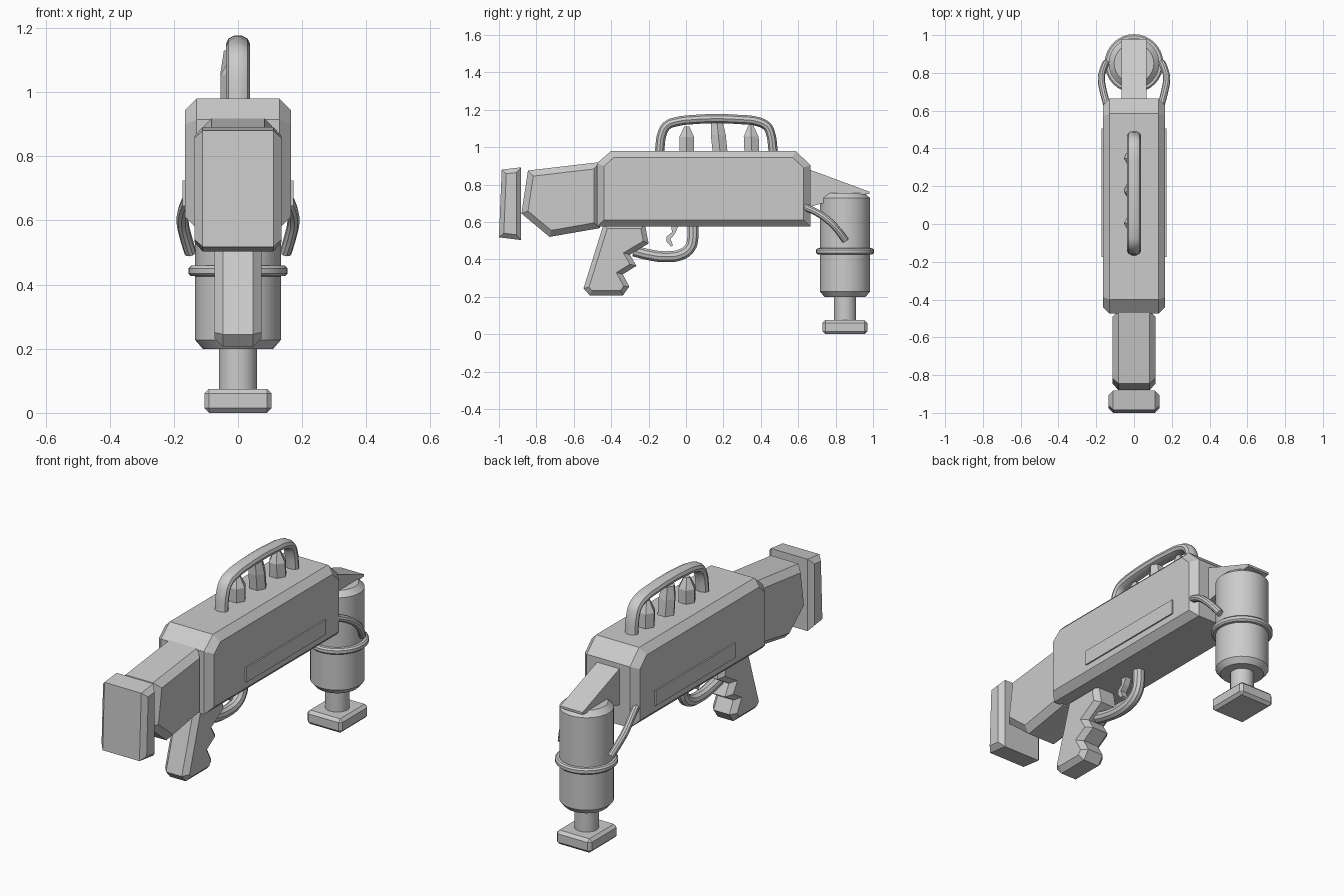
import bpy, bmesh, math
from mathutils import Matrix

if "Cube" in bpy.data.objects:
    bpy.data.objects.remove(bpy.data.objects["Cube"])

grey = bpy.data.materials.new("mid_grey")
grey.diffuse_color = (0.6, 0.6, 0.6, 1)
grey.use_nodes = True
grey.node_tree.nodes["Principled BSDF"].inputs["Base Color"].default_value = grey.diffuse_color


def add_mesh(name, me, smooth=False):
    me.materials.clear()
    me.materials.append(grey)
    ob = bpy.data.objects.new(name, me)
    bpy.context.collection.objects.link(ob)
    if smooth:
        me.shade_smooth()
        me.set_sharp_from_angle(angle=math.radians(32))
    return ob


def from_bmesh(name, bm, smooth=False):
    bmesh.ops.recalc_face_normals(bm, faces=bm.faces)
    me = bpy.data.meshes.new(name)
    bm.to_mesh(me)
    bm.free()
    return add_mesh(name, me, smooth)


def prism(name, profile, half, bevel=0.0, x=0.0):
    """Extrude a (y, z) profile across x and chamfer the two side rims."""
    bm = bmesh.new()
    f = bm.faces.new([bm.verts.new((x - half, y, z)) for y, z in profile])
    ext = bmesh.ops.extrude_face_region(bm, geom=[f], use_keep_orig=True)["geom"]
    bmesh.ops.translate(bm, vec=(2 * half, 0, 0),
                        verts=[v for v in ext if isinstance(v, bmesh.types.BMVert)])
    bmesh.ops.recalc_face_normals(bm, faces=bm.faces)
    if bevel:
        rims = [e for e in bm.edges if abs(e.verts[0].co.x - e.verts[1].co.x) < 1e-5]
        bmesh.ops.bevel(bm, geom=rims, offset=bevel, offset_type='OFFSET',
                        segments=1, profile=0.5, affect='EDGES', clamp_overlap=False)
    return from_bmesh(name, bm)


def lathe(name, profile, y, sides=32):
    """Spin an (r, z) profile around a vertical axis at the given y."""
    bm = bmesh.new()
    vs = [bm.verts.new((r, 0, z)) for r, z in profile]
    es = [bm.edges.new(p) for p in zip(vs, vs[1:])]
    bmesh.ops.spin(bm, geom=vs + es, cent=(0, 0, 0), axis=(0, 0, 1),
                   angle=2 * math.pi, steps=sides)
    bmesh.ops.remove_doubles(bm, verts=bm.verts, dist=1e-4)
    bmesh.ops.translate(bm, vec=(0, y, 0), verts=bm.verts)
    return from_bmesh(name, bm, True)


def tube(name, points, radius, x_scale=1.0):
    """Round tube along a smooth path, optionally widened in x."""
    cu = bpy.data.curves.new(name + "_path", 'CURVE')
    cu.dimensions = '3D'
    cu.bevel_depth, cu.bevel_resolution = radius, 3
    cu.resolution_u, cu.use_fill_caps = 4, True
    sp = cu.splines.new('BEZIER')
    sp.bezier_points.add(len(points) - 1)
    for bp, co in zip(sp.bezier_points, points):
        bp.co = co
        bp.handle_left_type = bp.handle_right_type = 'AUTO'
    tmp = bpy.data.objects.new(name + "_tmp", cu)
    bpy.context.collection.objects.link(tmp)
    bpy.context.view_layer.update()
    dg = bpy.context.evaluated_depsgraph_get()
    me = bpy.data.meshes.new_from_object(tmp.evaluated_get(dg))
    bpy.data.objects.remove(tmp)
    me.transform(Matrix.Diagonal((x_scale, 1, 1, 1)))
    return add_mesh(name, me, True)


# Main housing
prism("body", [(-0.475, 0.575), (0.665, 0.575), (0.665, 0.905), (0.585, 0.98),
               (-0.40, 0.98), (-0.475, 0.915)], 0.165, 0.036)

# Shoulder stock and butt plate
prism("stock", [(-0.46, 0.92), (-0.845, 0.875), (-0.88, 0.645), (-0.73, 0.52),
                (-0.46, 0.567)], 0.115, 0.033)
prism("butt_plate", [(-0.985, 0.88), (-0.882, 0.892), (-0.882, 0.503),
                     (-1.0, 0.518)], 0.135, 0.025)

# Pistol grip with finger notches
prism("grip", [(-0.44, 0.59), (-0.548, 0.245), (-0.515, 0.207), (-0.337, 0.207),
               (-0.303, 0.255), (-0.338, 0.32), (-0.265, 0.365), (-0.30, 0.425),
               (-0.20, 0.485), (-0.22, 0.59)], 0.073, 0.026)

# Trigger and its guard
prism("trigger", [(-0.08, 0.59), (-0.075, 0.545), (-0.105, 0.52), (-0.105, 0.495),
                  (-0.08, 0.468), (-0.07, 0.475), (-0.083, 0.51), (-0.06, 0.535),
                  (-0.035, 0.59)], 0.018)
tube("trigger_guard", [(0, y, z) for y, z in [
    (-0.28, 0.445), (-0.2, 0.425), (-0.11, 0.414), (-0.02, 0.428),
    (0.022, 0.463), (0.036, 0.51), (0.036, 0.6)]], 0.031)

# Carrying handle
tube("carry_handle", [(0, y, z) for y, z in [
    (-0.142, 0.97), (-0.125, 1.08), (-0.10, 1.117), (-0.05, 1.136), (0.05, 1.148),
    (0.16, 1.152), (0.28, 1.148), (0.385, 1.136), (0.432, 1.112), (0.45, 1.08),
    (0.467, 0.97)]], 0.026, 1.42)

# Faceted studs below the handle: (y, height, tip radius, lean)
for i, (y, h, tip, lean) in enumerate([(0.0, 0.135, 0.016, 0.0),
                                       (0.178, 0.155, 0.036, -0.016),
                                       (0.348, 0.14, 0.016, -0.006)]):
    bm = bmesh.new()
    rings = []
    for r, t in ((0.046, 0), (0.046, 0.58), (tip, 1)):
        rings.append([bm.verts.new((-0.008 + r * math.cos(a * math.pi / 3),
                                    y + lean * t + 0.004 + r * math.sin(a * math.pi / 3),
                                    0.975 + h * t)) for a in range(6)])
    for lo, hi in zip(rings, rings[1:]):
        for k in range(6):
            bm.faces.new((lo[k], lo[k - 1], hi[k - 1], hi[k]))
    bm.faces.new(rings[0])
    bm.faces.new(rings[-1])
    from_bmesh(f"stud_{i + 1}", bm)

# Nose wedge holding the canister
prism("nose_wedge", [(0.62, 0.895), (0.98, 0.762), (0.98, 0.75), (0.88, 0.74),
                     (0.62, 0.67)], 0.067)

# Vertical canister, ring and neck
lathe("canister", [(0, 0.2), (0.11, 0.2), (0.134, 0.228), (0.134, 0.728),
                   (0.105, 0.755), (0, 0.755)], 0.85)
lathe("canister_ring", [(0.12, 0.425), (0.147, 0.427), (0.155, 0.435),
                        (0.155, 0.451), (0.147, 0.459), (0.12, 0.461)], 0.85)
lathe("neck", [(0, 0.05), (0.06, 0.05), (0.06, 0.22), (0, 0.22)], 0.85)

# Square foot
bm = bmesh.new()
bmesh.ops.create_cube(bm, size=1, matrix=Matrix.Translation((0, 0.85, 0.0375))
                      @ Matrix.Diagonal((0.21, 0.24, 0.075, 1)))
bmesh.ops.bevel(bm, geom=bm.edges[:], offset=0.015, segments=1, profile=0.5,
                affect='EDGES')
from_bmesh("foot", bm)

# Mirrored hoses and side plates
for side, s in (("right", 1), ("left", -1)):
    tube(f"{side}_hose", [(s * x, y, z) for x, y, z in [
        (0.145, 0.635, 0.68), (0.162, 0.70, 0.65), (0.173, 0.77, 0.60),
        (0.162, 0.82, 0.545), (0.148, 0.853, 0.50)]], 0.019)
    prism(f"{side}_side_plate", [(-0.175, 0.645), (0.505, 0.645), (0.505, 0.725),
                                 (-0.175, 0.725)], 0.0045, x=s * 0.168)
